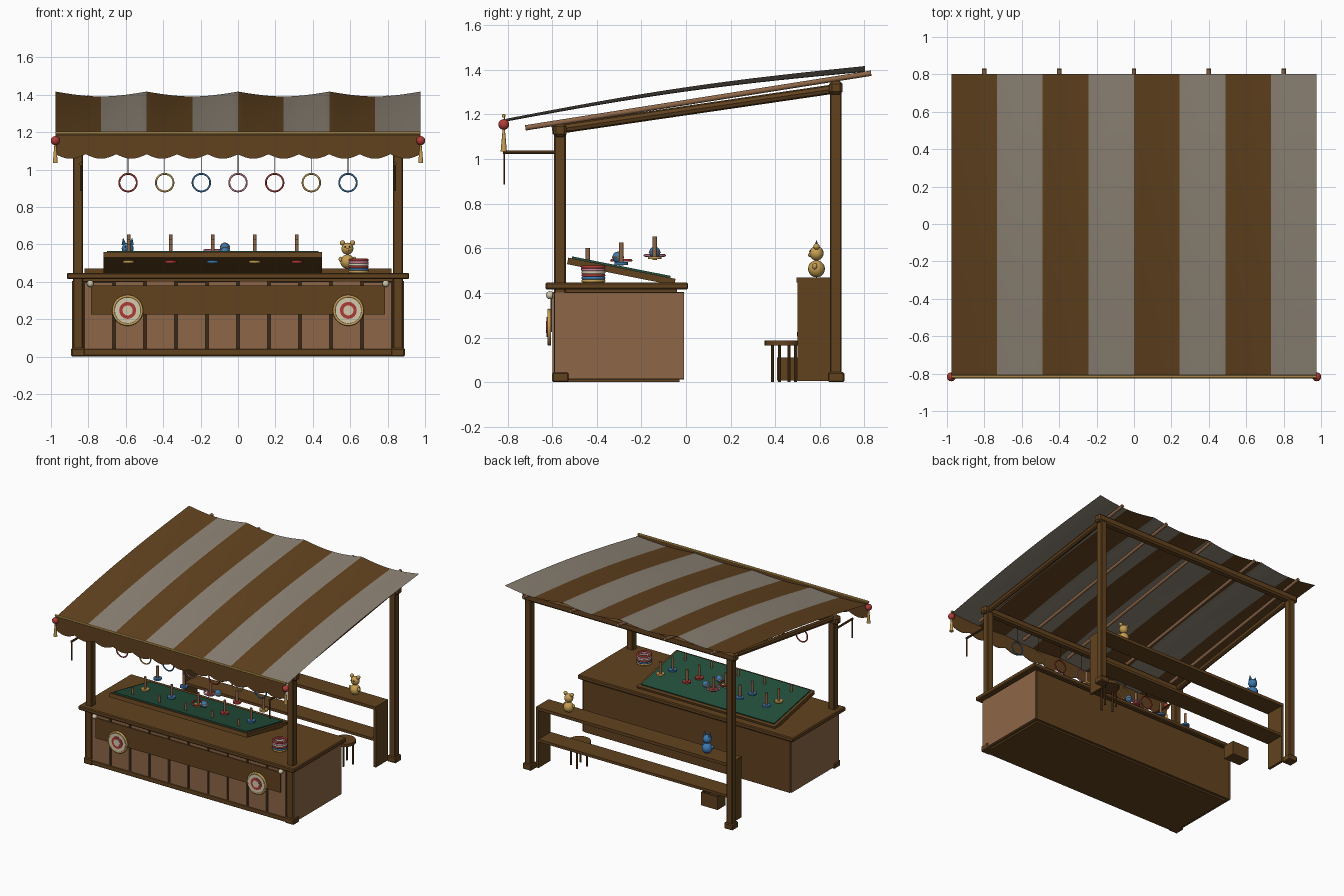
import bpy, bmesh, math
from mathutils import Vector, Matrix

if "Cube" in bpy.data.objects:
    bpy.data.objects.remove(bpy.data.objects["Cube"])


def mat(name, rgb):
    m = bpy.data.materials.new(name)
    m.diffuse_color = (*rgb, 1)
    m.use_nodes = True
    m.node_tree.nodes["Principled BSDF"].inputs["Base Color"].default_value = m.diffuse_color
    return m


WOOD = mat("brown_wood", (.122, .055, .0135))
LIGHT = mat("light_wood", (.27, .135, .065))
DARK = mat("dark_wood", (.045, .021, .008))
GREY = mat("grey_canvas", (.27, .23, .18))
CREAM = mat("cream", (.66, .59, .43))
GREEN = mat("green_felt", (.018, .08, .046))
RED = mat("red", (.43, .045, .038))
GOLD = mat("gold", (.56, .34, .085))
BLUE = mat("blue", (.045, .19, .43))
PINK = mat("pink", (.57, .22, .3))


def finish(name, bm, mats, smooth=False):
    me = bpy.data.meshes.new(name)
    bm.to_mesh(me)
    bm.free()
    for m in mats if isinstance(mats, (list, tuple)) else [mats]:
        me.materials.append(m)
    ob = bpy.data.objects.new(name, me)
    bpy.context.collection.objects.link(ob)
    if smooth:
        bpy.context.view_layer.objects.active = ob
        ob.select_set(True)
        bpy.ops.object.shade_smooth_by_angle(angle=math.radians(40))
        ob.select_set(False)
    return ob


def box(name, lo, hi, m, bevel=0.0, rot=None):
    lo, hi = Vector(lo), Vector(hi)
    bm = bmesh.new()
    bmesh.ops.create_cube(bm, size=1)
    bmesh.ops.scale(bm, vec=hi - lo, verts=bm.verts)
    if bevel:
        bmesh.ops.bevel(bm, geom=bm.edges[:], offset=bevel, segments=1, affect='EDGES')
    if rot:
        bmesh.ops.rotate(bm, matrix=Matrix.Rotation(rot, 3, 'X'), verts=bm.verts)
    bmesh.ops.translate(bm, vec=(lo + hi) / 2, verts=bm.verts)
    return finish(name, bm, m)


def rod(name, a, b, r, m, r2=None, seg=12):
    a, b = Vector(a), Vector(b)
    bm = bmesh.new()
    bmesh.ops.create_cone(bm, cap_ends=True, segments=seg, radius1=r,
                          radius2=r if r2 is None else r2, depth=(b - a).length)
    q = (b - a).to_track_quat('Z', 'Y').to_matrix().to_4x4()
    bmesh.ops.transform(bm, matrix=Matrix.Translation((a + b) / 2) @ q, verts=bm.verts)
    return finish(name, bm, m, True)


def ball(name, c, r, m, scale=(1, 1, 1)):
    bm = bmesh.new()
    bmesh.ops.create_uvsphere(bm, u_segments=16, v_segments=10, radius=r)
    bmesh.ops.scale(bm, vec=scale, verts=bm.verts)
    bmesh.ops.translate(bm, vec=c, verts=bm.verts)
    return finish(name, bm, m, True)


def ring(name, c, R, r, m, upright=False):
    rot = (math.pi / 2, 0, 0) if upright else (0, 0, 0)
    bpy.ops.mesh.primitive_torus_add(location=c, rotation=rot, major_radius=R, minor_radius=r,
                                     major_segments=28, minor_segments=8)
    ob = bpy.context.object
    ob.name = name
    ob.data.materials.append(m)
    bpy.ops.object.shade_smooth()
    ob.select_set(False)


# counter body, top and base
box("counter_body", (-.875, -.585, .012), (.875, -.01, .405), WOOD)
box("counter_top", (-.915, -.63, .415), (.915, .01, .447), WOOD, .006)
box("counter_core", (-.84, -.56, .4), (.84, -.04, .42), WOOD)
box("counter_bottom", (-.86, -.57, 0), (.86, -.03, .014), WOOD)
box("front_base_rail", (-.89, -.598, .005), (.89, -.57, .042), WOOD, .004)
box("front_backing", (-.83, -.588, .04), (.83, -.584, .405), DARK)
for i in range(10):
    x = -.83 + i * .166
    box("front_plank", (x + .008, -.598, .042), (x + .158, -.586, .397 + .004 * (i % 3)), LIGHT)
box("front_banner", (-.785, -.608, .225), (.785, -.6, .38), WOOD)

# posts, feet, hanging hooks and round targets on each side
for s in (-1, 1):
    x = s * .855
    box("counter_side_panel", (s * .884 - .003, -.589, .015), (s * .884 + .003, -.01, .403), LIGHT)
    box("front_post", (x - .026, -.591, 0), (x + .026, -.539, 1.15), WOOD, .005)
    box("back_post", (x - .026, .645, 0), (x + .026, .697, 1.34), WOOD, .005)
    for y in (-.563, .673):
        box("post_foot", (x - .037, y - .037, 0), (x + .037, y + .037, .045), WOOD, .006)
    rod("side_beam", (x, -.6, 1.13), (x, .69, 1.318), .021, WOOD, seg=8)
    rod("hook_arm", (s * .84, -.57, 1.03), (s * .84, -.82, 1.03), .008, WOOD, seg=8)
    rod("hook_drop", (s * .84, -.815, 1.03), (s * .84, -.815, .885), .004, WOOD, seg=6)
    ball("banner_knob", (s * .79, -.61, .39), .018, CREAM)
    for r, d, m in ((.082, .012, GOLD), (.07, .017, CREAM), (.045, .02, RED), (.027, .023, CREAM)):
        rod("target_disc", (s * .59, -.605, .247), (s * .59, -.605 - d, .247), r, m, seg=28)
    ring("target_rim", (s * .59, -.615, .247), .076, .007, GOLD, True)
    ball("eave_ball", (s * .977, -.817, 1.155), .024, RED)
    rod("tassel", (s * .977, -.817, 1.035), (s * .977, -.817, 1.135), .014, GOLD, .005, 10)

# cross beams and rafters
box("front_beam", (-.905, -.594, 1.1), (.905, -.536, 1.157), WOOD, .012)
box("back_beam", (-.905, .642, 1.29), (.905, .702, 1.349), WOOD, .012)
for i in range(5):
    x = -.8 + i * .4
    rod("rafter", (x, -.72, 1.14), (x, .83, 1.385), .012, LIGHT, seg=10)

# striped canopy, bowed along its slope and sagging between four spans
W, NX, NY = .977, 64, 16
bm = bmesh.new()
grid = []
for j in range(NY + 1):
    t = j / NY
    row = []
    for i in range(NX + 1):
        u = i / NX
        sag = (.012 + .014 * t) * abs(math.sin(4 * math.pi * u))
        z = 1.18 + .237 * t + .023 * math.sin(math.pi * t) - sag
        row.append(bm.verts.new((W * (2 * u - 1), -.81 + 1.612 * t, z)))
    grid.append(row)
for j in range(NY):
    for i in range(NX):
        f = bm.faces.new((grid[j][i], grid[j][i + 1], grid[j + 1][i + 1], grid[j + 1][i]))
        f.material_index = (i * 8 // NX) % 2
finish("canopy", bm, [WOOD, GREY], True)

# scalloped valance and gold edge cord
bm = bmesh.new()
n, prev = 96, None
for i in range(n + 1):
    u = i / n
    x = W * (2 * u - 1)
    zb = 1.082 - .024 * abs(math.sin(12 * math.pi * u))
    cur = (bm.verts.new((x, -.815, zb)), bm.verts.new((x, -.815, 1.195)))
    if prev:
        bm.faces.new((prev[0], cur[0], cur[1], prev[1]))
    prev = cur
finish("valance", bm, WOOD).modifiers.new("cloth", 'SOLIDIFY').thickness = .004
rod("edge_cord", (-W, -.817, 1.194), (W, -.817, 1.194), .009, GOLD, seg=8)

# prize rings hanging from the front beam
for i, m in enumerate((RED, GOLD, BLUE, PINK, RED, GOLD, BLUE)):
    x = -.588 + i * .196
    ring("hanging_ring", (x, -.565, .93), .047, .005, m, True)
    rod("ring_string", (x, -.565, .98), (x, -.565, 1.11), .002, DARK, seg=5)

# tilted game board with felt
tilt = -math.atan2(.095, .48)
box("game_board", (-.72, -.535, .481), (.45, -.045, .511), WOOD, rot=tilt)
box("board_felt", (-.7, -.515, .51), (.43, -.065, .52), GREEN, rot=tilt)

# pegs with coloured collars
rows = ((GOLD, RED, BLUE, GOLD, RED), (GOLD, BLUE, GOLD, RED, BLUE), (BLUE, BLUE, RED, RED, GOLD))
for j, cols in enumerate(rows):
    for i, m in enumerate(cols):
        x, y, z = -.585 + i * .225, -.44 + .15 * j, .497 + .025 * j
        rod("peg", (x, y, z), (x, y, z + .105), .01, LIGHT, seg=10)
        rod("peg_collar", (x, y, z + .004), (x, y, z + .016), .03, m, seg=16)
ring("tossed_ring", (-.135, -.29, .546), .044, .006, RED)
ring("tossed_ring", (-.135, -.14, .568), .044, .006, PINK)
for y, z in ((-.305, .56), (-.14, .582)):
    ball("toy_ball", (-.07, y, z), .025, BLUE)
    ring("ball_band", (-.07, y, z), .0245, .003, CREAM, True)
    ring("ball_band", (-.07, y, z), .0245, .003, CREAM)

# stack of spare rings
for i, m in enumerate((GOLD, BLUE, RED, CREAM, PINK, RED)):
    ring("stacked_ring", (.645, -.415, .454 + i * .0125), .047, .007, m)

# back shelf unit
box("top_shelf", (-.82, .495, .447), (.82, .648, .47), WOOD)
box("middle_shelf", (-.8, .497, .205), (.8, .645, .225), WOOD)
for s in (-1, 1):
    box("shelf_side", (s * .81 - .01, .5, .005), (s * .81 + .01, .645, .45), WOOD)


# plush prizes
def plush(name, x, m, pointed):
    y = .585
    ball(name + "_body", (x, y, .508), .038, m)
    ball(name + "_head", (x, y, .577), .032, m)
    ball(name + "_muzzle", (x, y - .029, .57), .009, m)
    for s in (-1, 1):
        if pointed:
            rod(name + "_ear", (x + s * .02, y, .597), (x + s * .024, y, .635), .013, m, .001, 8)
        else:
            ball(name + "_ear", (x + s * .027, y, .608), .014, m)
        ball(name + "_arm", (x + s * .036, y - .008, .52), .011, m, (1, 1, 1.3))
        ball(name + "_eye", (x + s * .012, y - .029, .587), .004, DARK)


plush("bear", .585, GOLD, False)
plush("cat", -.59, BLUE, True)

# round stool
rod("stool_seat", (.6, .433, .165), (.6, .433, .187), .08, WOOD, seg=20)
for k in range(4):
    a = math.pi / 8 + k * math.pi / 2
    x, y = .6 + .056 * math.cos(a), .44 + .056 * math.sin(a)
    rod("stool_leg", (x, y, 0), (x, y, .168), .007, WOOD, seg=8)

# open crate
cx, cy = -.55, .455
box("crate_floor", (cx - .07, cy - .048, .008), (cx + .07, cy + .048, .018), WOOD)
for s in (-1, 1):
    box("crate_end", (cx + s * .065 - .005, cy - .048, .008), (cx + s * .065 + .005, cy + .048, .11), WOOD)
    box("crate_side", (cx - .07, cy + s * .043 - .005, .008), (cx + .07, cy + s * .043 + .005, .11), WOOD)
